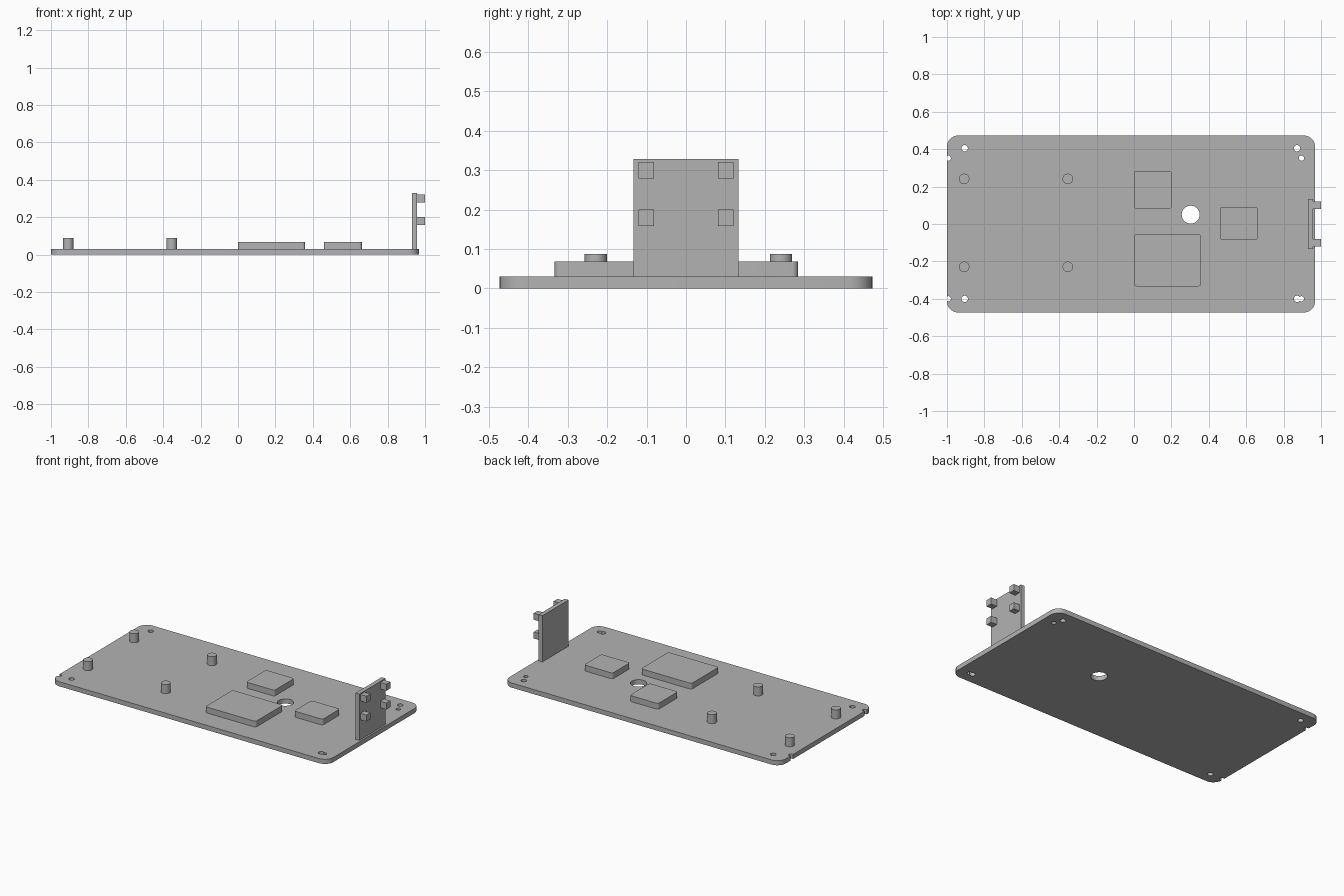
import bpy, bmesh, math

cube = bpy.data.objects.get("Cube")
if cube:
    bpy.data.objects.remove(cube, do_unlink=True)

grey = bpy.data.materials.new("plain_grey")
grey.use_nodes = True
grey.diffuse_color = (0.45, 0.45, 0.45, 1)
grey.node_tree.nodes["Principled BSDF"].inputs["Base Color"].default_value = (0.45, 0.45, 0.45, 1)


def prism(name, outline, z0, z1):
    """Extrude a flat outline from z0 up to z1."""
    bm = bmesh.new()
    face = bm.faces.new([bm.verts.new((x, y, z0)) for x, y in outline])
    top = bmesh.ops.extrude_face_region(bm, geom=[face])["geom"]
    verts = [v for v in top if isinstance(v, bmesh.types.BMVert)]
    bmesh.ops.translate(bm, verts=verts, vec=(0, 0, z1 - z0))
    bmesh.ops.recalc_face_normals(bm, faces=bm.faces)
    mesh = bpy.data.meshes.new(name)
    bm.to_mesh(mesh)
    bm.free()
    mesh.materials.append(grey)
    obj = bpy.data.objects.new(name, mesh)
    bpy.context.collection.objects.link(obj)
    return obj


def arc(x, y, r, start, sweep, steps):
    angles = [math.radians(start + sweep * i / steps) for i in range(steps + 1)]
    return [(x + r * math.cos(a), y + r * math.sin(a)) for a in angles]


def rounded(x0, x1, y0, y1, r):
    corners = [(x1 - r, y1 - r), (x0 + r, y1 - r), (x0 + r, y0 + r), (x1 - r, y0 + r)]
    return [p for i, (x, y) in enumerate(corners) for p in arc(x, y, r, 90 * i, 90, 8)]


def circle(x, y, r):
    return arc(x, y, r, 0, 360, 32)[:-1]


def box(name, x0, x1, y0, y1, z0, z1):
    return prism(name, [(x0, y0), (x1, y0), (x1, y1), (x0, y1)], z0, z1)


def smooth(obj):
    bpy.ops.object.select_all(action="DESELECT")
    obj.select_set(True)
    bpy.context.view_layer.objects.active = obj
    bpy.ops.object.shade_smooth_by_angle(angle=math.radians(30))


THICK = 0.03

# Base plate with drilled holes and edge notches
base = prism("base_plate", rounded(-1, 0.968, -0.473, 0.473, 0.06), 0, THICK)
holes = [(0.303, 0.05, 0.048),
         (-0.905, 0.405, 0.017), (-0.905, -0.4, 0.017),
         (0.872, 0.405, 0.017), (0.872, -0.4, 0.017),
         (0.895, 0.352, 0.014), (0.895, -0.4, 0.014),
         (-0.993, 0.352, 0.014), (-0.993, -0.4, 0.014)]
for x, y, r in holes:
    cutter = prism("hole_cutter", circle(x, y, r), -0.05, 0.08)
    cutter.hide_render = True
    mod = base.modifiers.new("hole", "BOOLEAN")
    mod.operation = "DIFFERENCE"
    mod.solver = "EXACT"
    mod.object = cutter
    bpy.context.view_layer.objects.active = base
    bpy.ops.object.modifier_apply(modifier=mod.name)
    bpy.data.objects.remove(cutter, do_unlink=True)
smooth(base)

# Four round standoff posts
for x in (-0.908, -0.354):
    for y in (-0.229, 0.241):
        smooth(prism("standoff_post", circle(x, y, 0.028), THICK, 0.088))

# Raised rounded pads
for name, x0, x1, y0, y1 in [("back_pad", 0, 0.202, 0.082, 0.284),
                             ("side_pad", 0.459, 0.662, -0.085, 0.092),
                             ("front_pad", 0, 0.359, -0.333, -0.055)]:
    smooth(prism(name, rounded(x0, x1, y0, y1, 0.014), THICK, 0.068))

# Upright bracket with four square pegs
box("upright_bracket", 0.93, 0.957, -0.133, 0.133, THICK, 0.328)
for side in (-1, 1):
    for z in (0.179, 0.3):
        y = side * 0.101
        box("bracket_peg", 0.957, 1, y - 0.02, y + 0.02, z - 0.021, z + 0.021)
